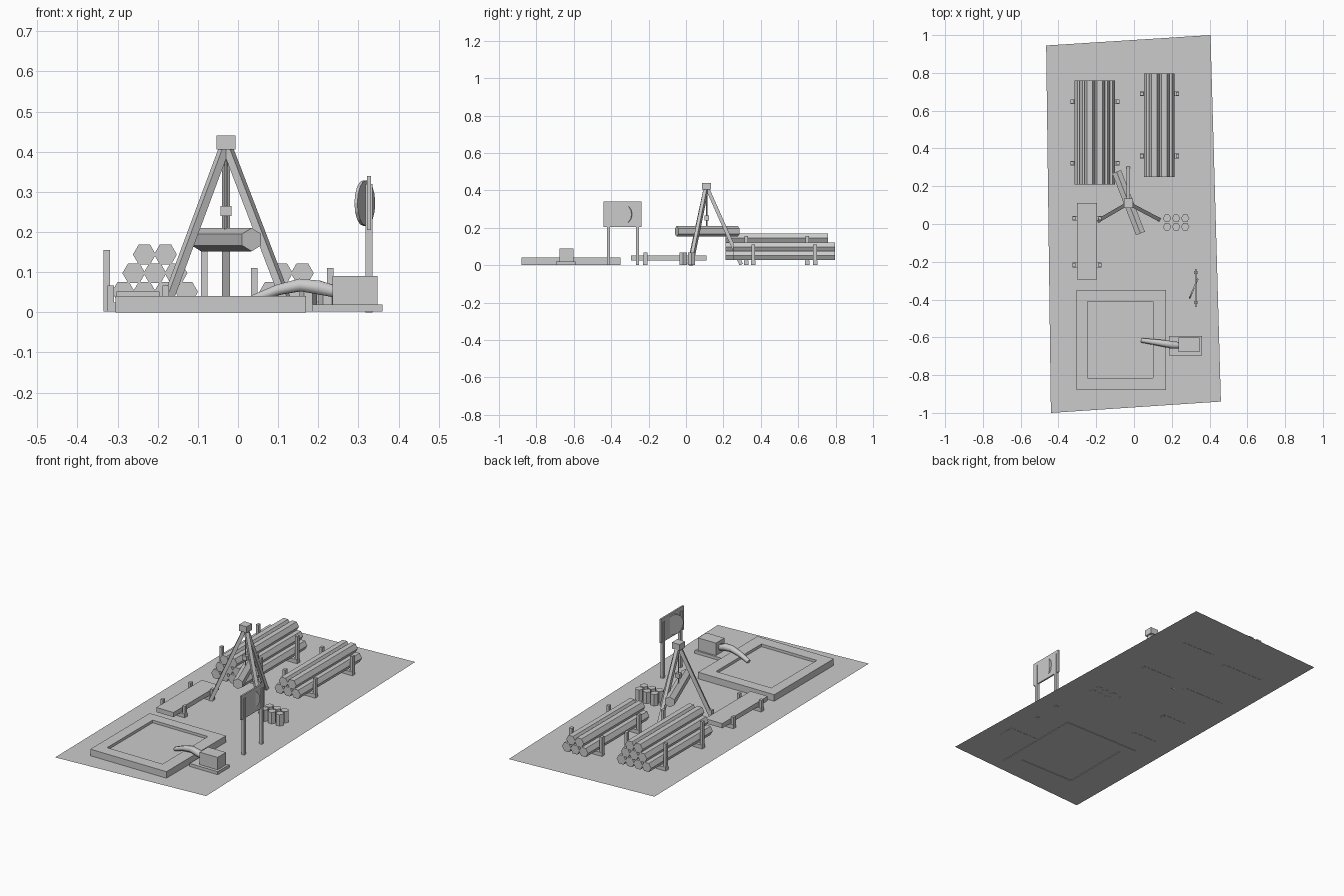
import bpy, bmesh, math
from mathutils import Vector

cube = bpy.data.objects.get("Cube")
if cube:
    bpy.data.objects.remove(cube)

grey = bpy.data.materials.new("plain grey")
GREY = (0.6, 0.6, 0.6, 1)
grey.diffuse_color = GREY
grey.use_nodes = True
grey.node_tree.nodes["Principled BSDF"].inputs["Base Color"].default_value = GREY


def finish(name, bm):
    bmesh.ops.recalc_face_normals(bm, faces=bm.faces)
    mesh = bpy.data.meshes.new(name)
    bm.to_mesh(mesh)
    bm.free()
    mesh.materials.append(grey)
    obj = bpy.data.objects.new(name, mesh)
    bpy.context.collection.objects.link(obj)
    return obj


def box(name, x, y, z):
    """Box from (min, max) pairs."""
    bm = bmesh.new()
    bmesh.ops.create_cube(bm, size=1)
    for v in bm.verts:
        v.co = [(lo + hi) / 2 + c * (hi - lo) for c, (lo, hi) in zip(v.co, (x, y, z))]
    return finish(name, bm)


def around(c, half):
    return (c - half, c + half)


def rod(name, start, end, radius, sides=6, turn=0.0):
    """Prism with the given number of sides between two points."""
    start, end = Vector(start), Vector(end)
    axis = end - start
    bm = bmesh.new()
    bmesh.ops.create_cone(bm, cap_ends=True, segments=sides, radius1=radius,
                          radius2=radius, depth=axis.length)
    spin = Vector((0, 0, 1))
    for v in bm.verts:
        x, y = v.co.x, v.co.y
        v.co.x = x * math.cos(turn) - y * math.sin(turn)
        v.co.y = x * math.sin(turn) + y * math.cos(turn)
    # keep the local y axis upright on horizontal rods
    w = axis.normalized()
    up = spin if abs(w.z) < 0.99 else Vector((0, 1, 0))
    u = up.cross(w).normalized()
    n = w.cross(u)
    for v in bm.verts:
        v.co = (start + end) / 2 + u * v.co.x + n * v.co.y + w * v.co.z
    return finish(name, bm)


# Ground sheet
bm = bmesh.new()
bm.faces.new([bm.verts.new(c) for c in (
    (-0.44, -1, 0.003), (0.46, -0.94, 0.003), (0.405, 1, 0.003), (-0.465, 0.945, 0.003))])
finish("ground", bm)

# Basin: four rim walls around a lower floor
X0, X1, Y0, Y1 = -0.305, 0.17, -0.88, -0.35
IX0, IX1, IY0, IY1 = -0.245, 0.10, -0.815, -0.41
bm = bmesh.new()
loops = []
for x0, x1, y0, y1, z in ((X0, X1, Y0, Y1, 0), (X0, X1, Y0, Y1, 0.04),
                          (IX0, IX1, IY0, IY1, 0.04), (IX0, IX1, IY0, IY1, 0)):
    loops.append([bm.verts.new(c) for c in
                  ((x0, y0, z), (x1, y0, z), (x1, y1, z), (x0, y1, z))])
for k in range(4):
    a, b = loops[k], loops[(k + 1) % 4]
    for i in range(4):
        j = (i + 1) % 4
        bm.faces.new((a[i], a[j], b[j], b[i]))
finish("basin_rim", bm)
box("basin_floor", (IX0, IX1), (IY0, IY1), (0.004, 0.025))

# Pump block with an arched spout
box("pump_base", (0.185, 0.36), (-0.695, -0.592), (0.002, 0.02))
box("pump_block", (0.235, 0.347), (-0.677, -0.602), (0.02, 0.09))
curve = bpy.data.curves.new("spout", "CURVE")
curve.dimensions = "3D"
curve.bevel_depth = 0.02
curve.bevel_resolution = 1
curve.use_fill_caps = True
path = ((0.24, -0.642, 0.052, 0.85), (0.20, -0.64, 0.062, 1), (0.155, -0.632, 0.068, 0.9),
        (0.10, -0.624, 0.056, 0.75), (0.04, -0.616, 0.033, 0.6))
spline = curve.splines.new("POLY")
spline.points.add(len(path) - 1)
for p, (x, y, z, r) in zip(spline.points, path):
    p.co = (x, y, z, 1)
    p.radius = r
curve.materials.append(grey)
bpy.context.collection.objects.link(bpy.data.objects.new("spout", curve))

# Sign board on two posts with a tilted disc
for y in (-0.415, -0.258):
    box("sign_post", (0.318, 0.335), around(y, 0.008), (0, 0.32))
box("sign_board", (0.322, 0.331), (-0.44, -0.237), (0.205, 0.34))
middle, lean = Vector((0.316, -0.342, 0.272)), Vector((-0.92, 0.39, 0)) * 0.004
rod("sign_disc", middle - lean, middle + lean, 0.057, 16)

# Tripod hoist
APEX = Vector((-0.03, 0.11, 0.42))
box("tripod_cap", around(APEX.x, 0.024), around(APEX.y, 0.024), (0.405, 0.44))
for foot in ((-0.185, 0.02, 0.003), (0.13, 0.025, 0.003), (-0.03, 0.295, 0.003)):
    rod("tripod_leg", foot, APEX, 0.014, 4, math.pi / 4)
rod("hoist_rope", (-0.03, 0.11, 0.2), APEX, 0.004, 4)
box("hoist_block", around(-0.03, 0.014), around(0.11, 0.012), (0.24, 0.265))
rod("hanging_log", (-0.092, 0.277, 0.181), (0.034, -0.05, 0.181), 0.029, 6)


# Supports: a crossbar with an upright at each end
def support(x0, x1, y, top):
    box("crossbar", (x0, x1), around(y, 0.012), (0.002, 0.024))
    for x in (x0 + 0.008, x1 - 0.008):
        box("upright", around(x, 0.008), around(y, 0.01), (0.002, top))


# Log stacks
def log_stack(cx, y0, y1, rows):
    for row, count in enumerate(rows):
        for i in range(count):
            x = cx + (i - (count - 1) / 2) * 0.0525
            z = 0.051 + row * 0.0465
            rod("stacked_log", (x, y0, z), (x, y1, z), 0.0285, 6, math.pi / 6)


log_stack(-0.207, 0.21, 0.76, (4, 3, 2))
log_stack(0.134, 0.25, 0.797, (3, 2))
for y in (0.648, 0.322):
    support(-0.335, -0.076, y, 0.155)
for y in (0.69, 0.36):
    support(0.033, 0.238, y, 0.11)

# Plank bench
box("plank", (-0.303, -0.196), (-0.295, 0.11), (0.026, 0.052))
for y in (0.03, -0.217):
    support(-0.325, -0.172, y, 0.067)

# Short stumps
for x in (0.175, 0.223, 0.271):
    for y in (0.03, -0.015):
        rod("stump", (x, y, 0.002), (x, y, 0.067), 0.022, 6, math.pi / 6)
